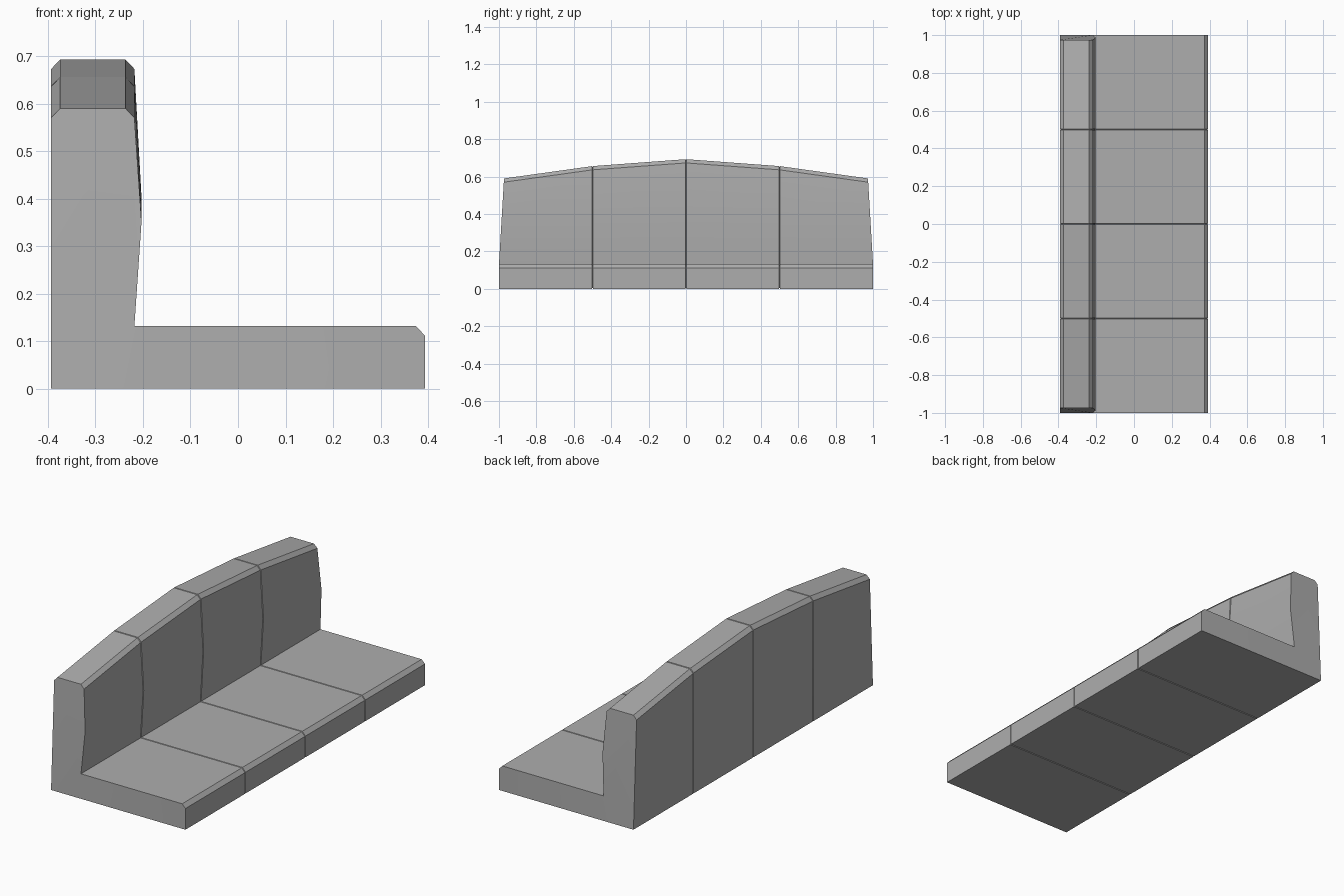
import bpy, bmesh, math

if "Cube" in bpy.data.objects:
    bpy.data.objects.remove(bpy.data.objects["Cube"])

# Backrest crest height along the length
CREST = [(0.0, 0.693), (0.5, 0.656), (1.0, 0.590)]


def crest(y):
    y = abs(y)
    for (y0, z0), (y1, z1) in zip(CREST, CREST[1:]):
        if y <= y1:
            return z0 + (z1 - z0) * (y - y0) / (y1 - y0)
    return CREST[-1][1]


def section(top, d=0.0):
    """L-shaped chamfered profile in x, z, shrunk inwards by d."""
    h = top - 0.02
    return [(-0.393 + d, d), (0.393 - d, d), (0.393 - d, 0.112),
            (0.374, 0.132 - d), (-0.218 - d, 0.132 - d),
            (-0.203 - d, (0.132 + h) / 2), (-0.218 - d, h - d * 0.5),
            (-0.237 - d * 0.5, top - d), (-0.374 + d * 0.5, top - d),
            (-0.393 + d, h - d * 0.5)]


# Stations along the bench: two ends, and a V groove at each joint
GROOVE, DEPTH = 0.003, 0.006
stations = [(-1.0, 0)]
for joint in (-0.5, 0.0, 0.5):
    stations += [(joint - GROOVE, 0), (joint, DEPTH), (joint + GROOVE, 0)]
stations.append((1.0, 0))

# Loft the profile through all stations
bm = bmesh.new()
rings = []
for y, d in stations:
    ring = []
    for x, z in section(crest(y), d):
        yy = y
        if abs(y) == 1.0 and z > 0.14:  # backrest ends lean inwards
            yy = y * (1 - 0.027 * (z - 0.132) / 0.458)
        ring.append(bm.verts.new((x, yy, z)))
    rings.append(ring)
for a, b in zip(rings, rings[1:]):
    n = len(a)
    for i in range(n):
        j = (i + 1) % n
        bm.faces.new((a[i], a[j], b[j], b[i]))

# End caps: seat slab and backrest as separate polygons
for r in (rings[0], rings[-1]):
    bm.faces.new((r[0], r[1], r[2], r[3], r[4]))
    bm.faces.new((r[0], r[4], r[5], r[6], r[7], r[8], r[9]))
bmesh.ops.recalc_face_normals(bm, faces=bm.faces)

mesh = bpy.data.meshes.new("bench_seat")
bm.to_mesh(mesh)
bm.free()
bench = bpy.data.objects.new("bench_seat", mesh)
bpy.context.collection.objects.link(bench)

# Dark grey upholstery
grey = bpy.data.materials.new("dark_grey")
grey.diffuse_color = (0.42, 0.42, 0.42, 1)
grey.use_nodes = True
grey.node_tree.nodes["Principled BSDF"].inputs["Base Color"].default_value = grey.diffuse_color
mesh.materials.append(grey)

# Soft shading across the gentle bends, chamfers and grooves stay crisp
bpy.context.view_layer.objects.active = bench
bench.select_set(True)
bpy.ops.object.shade_smooth_by_angle(angle=math.radians(30))
